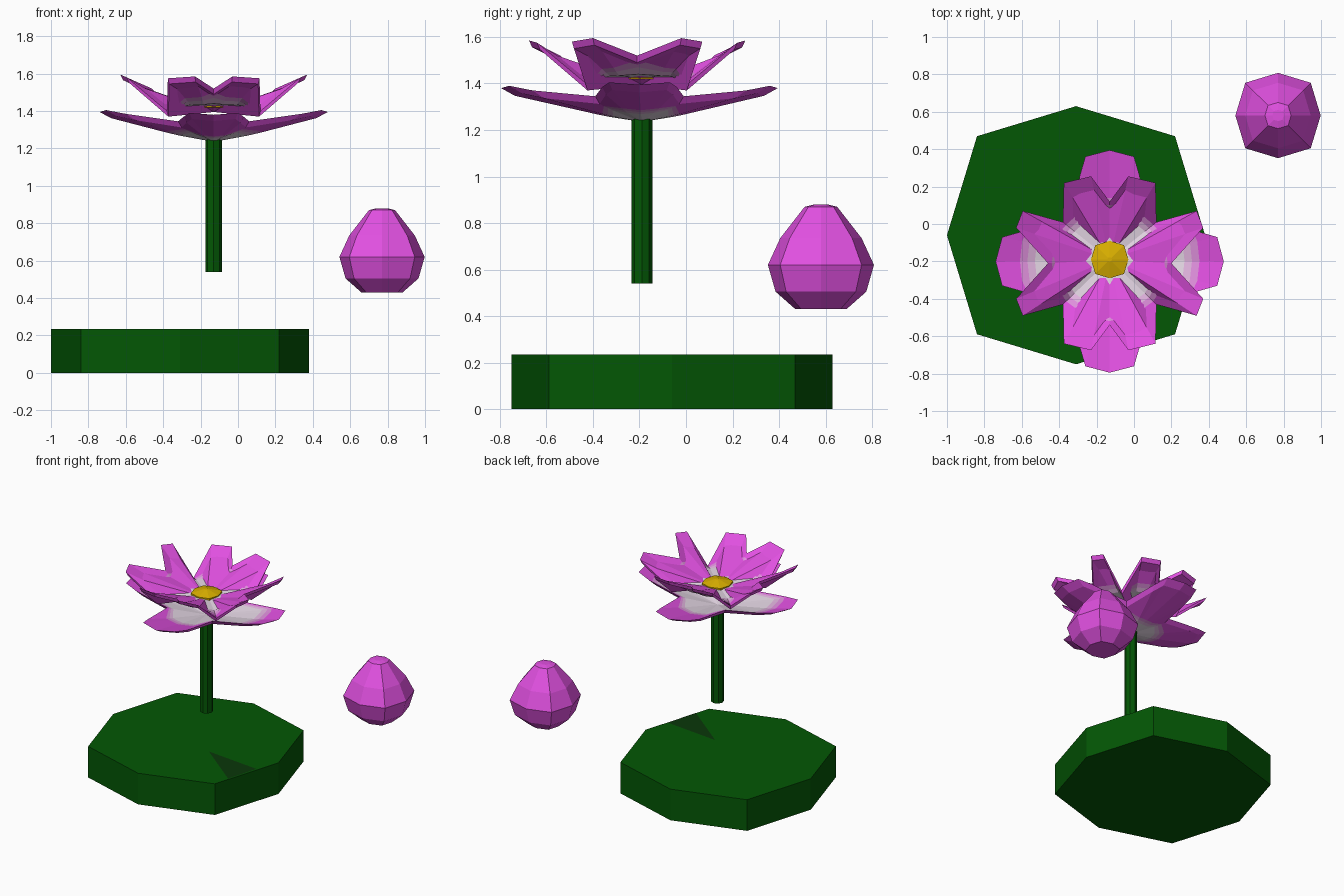
import bpy, bmesh, math

if "Cube" in bpy.data.objects:
    bpy.data.objects.remove(bpy.data.objects["Cube"])

def material(name, r, g, b):
    m = bpy.data.materials.new(name)
    m.diffuse_color = (r, g, b, 1)
    m.use_nodes = True
    m.node_tree.nodes["Principled BSDF"].inputs["Base Color"].default_value = m.diffuse_color
    return m

GREEN = material("leaf green", .001, .095, .0015)
DARK = material("dark green", .003, .038, .003)
PINK = material("petal pink", .75, .08, .75)
ROSE = material("petal rose", .74, .28, .72)
BLUSH = material("petal blush", .76, .46, .74)
WHITE = material("petal white", .78, .68, .78)
YELLOW = material("centre yellow", .70, .43, 0)
PETAL = [WHITE, BLUSH, ROSE, PINK]
FX, FY = -.13, -.19          # flower axis

def finish(name, bm, mats):
    bmesh.ops.remove_doubles(bm, verts=bm.verts[:], dist=1e-5)
    me = bpy.data.meshes.new(name)
    bm.to_mesh(me)
    bm.free()
    for m in mats:
        me.materials.append(m)
    ob = bpy.data.objects.new(name, me)
    bpy.context.collection.objects.link(ob)
    return ob

def lathe(name, cx, cy, profile, mat, diag=1.085):
    """Eight-sided turned shape; profile is (radius, z) from bottom to top."""
    bm = bmesh.new()
    rings = []
    for r, z in profile:
        ring = []
        for i in range(8):
            k = r * (diag if i % 2 else 1)
            a = i * math.pi / 4
            ring.append(bm.verts.new((cx + k * math.cos(a), cy + k * math.sin(a), z)))
        rings.append(ring)
    for lo, hi in zip(rings, rings[1:]):
        for i in range(8):
            j = (i + 1) % 8
            bm.faces.new((lo[i], lo[j], hi[j], hi[i]))
    bm.faces.new(rings[0][::-1])
    bm.faces.new(rings[-1])
    return finish(name, bm, [mat])

def full_circle(quarter):
    """Mirror a first-quadrant outline into all four quadrants, sorted by angle."""
    pts = {(round(x * sx, 4) + 0.0, round(y * sy, 4) + 0.0, z)
           for x, y, z in quarter for sx in (1, -1) for sy in (1, -1)}
    return sorted(pts, key=lambda p: math.atan2(p[1], p[0]))

def petal_tier(name, quarter, bands, under, zc, flat, power, thick, inset, dy, squash=1):
    """Cupped ring of petals; upper and under sides are coloured in radial bands.
    The floor is level out to radius flat; squash shrinks the bands along y."""
    bm = bmesh.new()
    out = full_circle(quarter)
    n = len(out)

    def layer(bands, scale, drop, flip):
        def face(verts, mat):
            bm.faces.new(verts[::-1] if flip else verts).material_index = mat
        centre = bm.verts.new((FX, FY, zc - drop))
        rings = []
        for rad, frac in bands + [(9, 1)]:
            ring = []
            for x, y, z in out:
                R = math.hypot(x, y)
                t = min(rad * (squash if abs(y) > abs(x) else 1) / R, frac)
                h = max(0, (t * R - flat) / (R - flat)) ** power
                ring.append(bm.verts.new((FX + x * t * scale, FY + y * t * scale + dy * t,
                                          zc + (z - zc) * h - drop)))
            rings.append(ring)
        for i in range(n):
            j = (i + 1) % n
            face([centre, rings[0][i], rings[0][j]], 0 if bands else 3)
            for k in range(len(rings) - 1):
                face([rings[k][i], rings[k + 1][i], rings[k + 1][j], rings[k][j]], k + 1)
        return rings[-1]

    top = layer(bands, 1, 0, False)
    bottom = layer(under, inset, thick, True)
    # bevelled petal edge
    for i in range(n):
        j = (i + 1) % n
        bm.faces.new((bottom[i], bottom[j], top[j], top[i])).material_index = 3
    return finish(name, bm, PETAL)

# lily pad with its dark notch
lathe("lily_pad", -.31, -.06, [(.69, 0), (.69, .235)], GREEN)
bm = bmesh.new()
notch = [bm.verts.new(p + (.239,)) for p in ((-.11, -.19), (.25, -.475), (.318, -.235))]
bm.faces.new(notch)
finish("pad_notch", bm, [DARK])

# stem
lathe("stem", FX, FY, [(.045, .54), (.045, 1.25)], GREEN, 1)

# closed bud
lathe("bud", .77, .58, [(.11, .43), (.195, .505), (.228, .62), (.175, .735),
                        (.07, .87), (.03, .88)], PINK)

# lower tier: four broad petals on the axes
side = [(.61, 0, 1.395), (.575, .13, 1.405), (.47, .16, 1.385), (.19, .19, 1.345)]
lower = side + [(y, x * .975, z - .015) for x, y, z in side[:3]]
petal_tier("lower_petals", lower, [(.40, .84), (.44, .9), (.48, .95)],
           [(.2, .7), (.24, .8), (.28, .9)], 1.268, 0, 1.2, .033, .9, -.01, .7)

# upper tier: four petals, each split into two lobes, around a level floor
upper = [(.33, 0, 1.52), (.50, .19, 1.595), (.465, .28, 1.58), (.25, .22, 1.40),
         (.245, .43, 1.575), (.10, .465, 1.585), (0, .33, 1.52)]
petal_tier("upper_petals", upper, [(.25, .8), (.28, .88), (.31, .95)],
           [], 1.425, .235, 1, .03, .97, -.02)

# yellow flower centre
lathe("flower_centre", FX, FY, [(.1, 1.42), (.1, 1.438), (.012, 1.462)], YELLOW)
